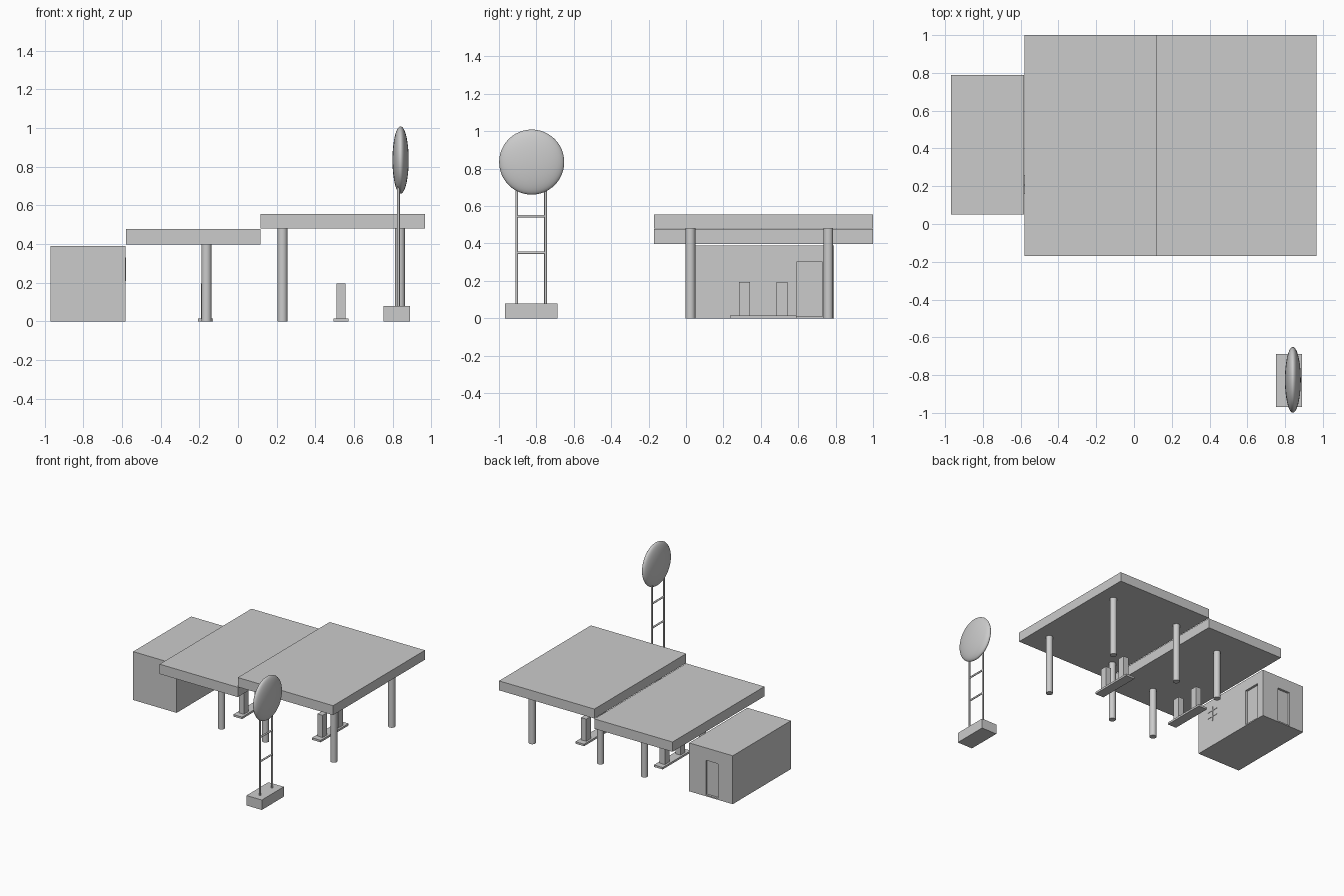
import bpy
from math import pi, radians

if "Cube" in bpy.data.objects:
    bpy.data.objects.remove(bpy.data.objects["Cube"])


def box(name, x0, x1, y0, y1, z0, z1):
    bpy.ops.mesh.primitive_cube_add(size=1, location=((x0 + x1) / 2, (y0 + y1) / 2, (z0 + z1) / 2))
    ob = bpy.context.object
    ob.name = name
    ob.scale = (x1 - x0, y1 - y0, z1 - z0)
    bpy.ops.object.transform_apply(location=False, rotation=False, scale=True)
    return ob


def rod(name, center, r, length, rot=(0, 0, 0), sides=24):
    bpy.ops.mesh.primitive_cylinder_add(vertices=sides, radius=r, depth=length,
                                        location=center, rotation=rot)
    ob = bpy.context.object
    ob.name = name
    bpy.ops.object.shade_smooth_by_angle(angle=radians(40))
    return ob


def carve(target, cutter):
    mod = target.modifiers.new("recess", 'BOOLEAN')
    mod.operation = 'DIFFERENCE'
    mod.solver = 'EXACT'
    mod.object = cutter
    bpy.context.view_layer.objects.active = target
    bpy.ops.object.modifier_apply(modifier=mod.name)
    bpy.data.objects.remove(cutter, do_unlink=True)


# Kiosk building with recessed doors on the back and the canopy side
kiosk = box("kiosk", -0.97, -0.582, 0.05, 0.79, 0, 0.39)
carve(kiosk, box("back_door_cutter", -0.84, -0.73, 0.772, 0.85, 0.01, 0.29))
carve(kiosk, box("side_door_cutter", -0.60, -0.50, 0.59, 0.73, 0.01, 0.30))

# Small bars on the kiosk wall facing the pumps
box("window_bar_upright", -0.583, -0.579, 0.205, 0.213, 0.21, 0.33)
for z in (0.245, 0.295):
    box("window_bar_cross", -0.583, -0.579, 0.16, 0.26, z, z + 0.006)

# Two stepped canopy roofs
box("low_canopy", -0.58, 0.117, -0.17, 1.0, 0.398, 0.477)
box("high_canopy", 0.117, 0.967, -0.17, 1.0, 0.48, 0.556)

# Round canopy columns
for x, h in ((-0.163, 0.40), (0.23, 0.482), (0.838, 0.482)):
    for y in (0.024, 0.761):
        rod("canopy_column", (x, y, h / 2), 0.026, h)

# Pump islands, each with two pumps
for x in (-0.168, 0.533):
    box("pump_island", x - 0.039, x + 0.039, 0.236, 0.592, 0, 0.016)
    for y in (0.313, 0.513):
        box("fuel_pump", x - 0.023, x + 0.023, y - 0.029, y + 0.029, 0.014, 0.195)

# Roadside sign: plinth, twin poles, rungs and lens-shaped disc
box("sign_plinth", 0.753, 0.89, -0.968, -0.688, 0, 0.08)
for y in (-0.905, -0.751):
    rod("sign_pole", (0.83, y, 0.40), 0.007, 0.66, sides=16)
for z in (0.35, 0.545):
    rod("sign_rung", (0.83, -0.828, z), 0.007, 0.154, (pi / 2, 0, 0), 16)
bpy.ops.mesh.primitive_uv_sphere_add(segments=48, ring_count=24, radius=1,
                                     location=(0.841, -0.825, 0.835), rotation=(0, pi / 2, 0))
disc = bpy.context.object
disc.name = "sign_disc"
disc.scale = (0.174, 0.174, 0.042)
bpy.ops.object.transform_apply(location=False, rotation=True, scale=True)
bpy.ops.object.shade_smooth()
